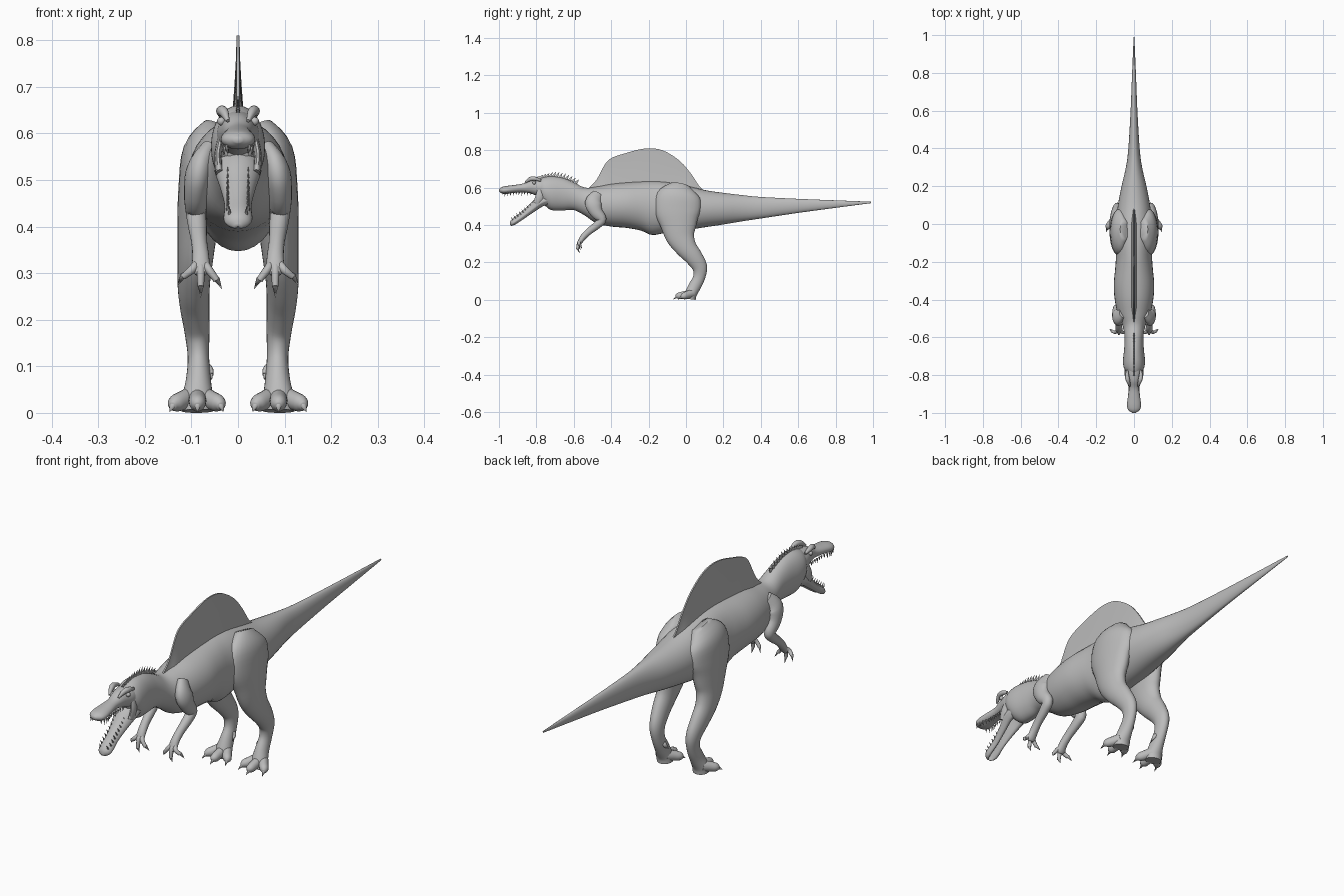
import bpy, bmesh, math
from mathutils import Vector

if "Cube" in bpy.data.objects:
    bpy.data.objects.remove(bpy.data.objects["Cube"])

SKIN = bpy.data.materials.new("grey_hide")
SKIN.diffuse_color = (0.5, 0.5, 0.5, 1)
SKIN.use_nodes = True
SKIN.node_tree.nodes["Principled BSDF"].inputs["Base Color"].default_value = SKIN.diffuse_color


def finish(bm, name, mirror=False, angle=60):
    bmesh.ops.recalc_face_normals(bm, faces=bm.faces)
    me = bpy.data.meshes.new(name)
    bm.to_mesh(me)
    bm.free()
    me.materials.append(SKIN)
    ob = bpy.data.objects.new(name, me)
    bpy.context.collection.objects.link(ob)
    if mirror:
        ob.modifiers.new("Mirror", 'MIRROR').use_mirror_merge = False
    bpy.ops.object.select_all(action='DESELECT')
    ob.select_set(True)
    bpy.context.view_layer.objects.active = ob
    bpy.ops.object.shade_smooth_by_angle(angle=math.radians(angle))
    return ob


def smooth_path(pts, steps):
    """Catmull-Rom interpolation of tuples of any length."""
    out, n = [], len(pts)
    for i in range(n - 1):
        p0, p1, p2, p3 = (pts[min(max(k, 0), n - 1)] for k in range(i - 1, i + 3))
        for s in range(steps):
            t = s / steps
            out.append([0.5 * (2 * b + (c - a) * t + (2 * a - 5 * b + 4 * c - d) * t * t
                               + (3 * b - a - 3 * c + d) * t ** 3)
                        for a, b, c, d in zip(p0, p1, p2, p3)])
    return out + [list(pts[-1])]


def round_section(a):
    return math.cos(a), math.sin(a)


def trough_section(a):
    # rounded below, hollow between two raised lips above
    u, v = math.cos(a), math.sin(a)
    if v > 0:
        v = 0.7 * math.sin(math.pi * abs(u)) - 0.55 * (1 - abs(u))
    return u, v


def loft(bm, pts, seg=24, steps=4, upright=False, section=round_section):
    """Rings of (x, y, z, half width, half depth) swept along a path."""
    path = smooth_path(pts, steps)
    rings = []
    for i, (x, y, z, w, d) in enumerate(path):
        a, b = path[max(i - 1, 0)], path[min(i + 1, len(path) - 1)]
        tan = Vector((b[0] - a[0], b[1] - a[1], b[2] - a[2])).normalized()
        if upright:
            tan = Vector((0, -1, 0))
        side = Vector((1, 0, 0))
        side = (side - tan * side.dot(tan)).normalized()
        up = side.cross(tan)
        if upright and up.z < 0:
            up = -up
        ring = []
        for k in range(seg):
            u, v = section(2 * math.pi * k / seg)
            ring.append(bm.verts.new(Vector((x, y, z)) + side * u * max(w, .001) + up * v * max(d, .001)))
        rings.append(ring)
    for r, q in zip(rings, rings[1:]):
        for k in range(seg):
            bm.faces.new((r[k], r[(k + 1) % seg], q[(k + 1) % seg], q[k]))
    bm.faces.new(rings[0])
    bm.faces.new(rings[-1])


def spike(bm, base, tip, r, seg=6, flat=1.0):
    base, tip = Vector(base), Vector(tip)
    tan = (tip - base).normalized()
    side = Vector((1, 0, 0))
    side = (side - tan * side.dot(tan)).normalized()
    up = side.cross(tan)
    ang = [2 * math.pi * k / seg for k in range(seg)]
    ring = [bm.verts.new(base + side * math.cos(a) * r * flat + up * math.sin(a) * r) for a in ang]
    top = bm.verts.new(tip)
    for k in range(seg):
        bm.faces.new((ring[k], ring[(k + 1) % seg], top))
    bm.faces.new(ring)


def spine(rows):
    # (y, top, bottom, half width) -> loft rings
    return [(0, y, (t + b) / 2, w, (t - b) / 2) for y, t, b, w in rows]


# torso, neck and tail
bm = bmesh.new()
loft(bm, spine([
    (.99, .525, .517, .002), (.8, .532, .492, .010), (.6, .54, .465, .018), (.4, .55, .435, .03),
    (.3, .56, .42, .043), (.2, .572, .403, .066), (.1, .587, .388, .085), (0, .612, .372, .095),
    (-.1, .63, .36, .096), (-.18, .635, .347, .096), (-.24, .633, .37, .1), (-.32, .628, .385, .107),
    (-.4, .62, .392, .102), (-.48, .605, .41, .085), (-.54, .60, .45, .06), (-.6, .628, .48, .05),
    (-.66, .652, .478, .052), (-.72, .66, .48, .058), (-.76, .655, .51, .054), (-.79, .645, .545, .035)]),
    seg=32, upright=True)
finish(bm, "body_neck_tail")

# upper head and snout
bm = bmesh.new()
loft(bm, spine([
    (-.72, .652, .53, .045), (-.78, .648, .55, .045), (-.83, .64, .568, .034), (-.87, .622, .575, .027),
    (-.92, .614, .572, .033), (-.96, .609, .566, .037), (-.985, .603, .569, .03), (-1, .592, .58, .008)]),
    upright=True)
finish(bm, "upper_jaw")

# brow ridges and eyes
bm = bmesh.new()
loft(bm, [(.022, -.86, .627, .004, .004), (.03, -.835, .645, .01, .011),
          (.036, -.81, .648, .011, .011), (.036, -.775, .638, .005, .006)], seg=12)
finish(bm, "brow_ridge", True)
bm = bmesh.new()
bmesh.ops.create_uvsphere(bm, u_segments=12, v_segments=8, radius=.009)
bmesh.ops.translate(bm, vec=(.036, -.812, .626), verts=bm.verts)
finish(bm, "eye", True)

# lower jaw with hollow floor
bm = bmesh.new()
loft(bm, [(0, -.72, .535, .045, .05), (0, -.77, .518, .05, .042), (0, -.82, .482, .038, .032),
          (0, -.87, .445, .029, .027), (0, -.91, .417, .031, .025), (0, -.928, .405, .025, .019),
          (0, -.938, .398, .008, .007)], section=trough_section, seg=32)
finish(bm, "lower_jaw")

# skin folds at the mouth corners
bm = bmesh.new()
loft(bm, [(.037, -.775, .585, .008, .02), (.043, -.785, .55, .008, .022),
          (.04, -.80, .515, .008, .018)], seg=10)
finish(bm, "mouth_corner", True)

# teeth
bm = bmesh.new()
for i in range(11):
    y = -.982 + i * .015
    x = .025 + .006 * math.sin(min(i, 4) / 4 * math.pi) - .003 * (4 < i < 10)
    h = .022 if i in (1, 2, 3, 7) else .015
    spike(bm, (x, y, .575), (x, y - .002, .573 - h), .0045)
for i in range(9):
    y = -.925 + i * .014
    z = .425 + i * .0103
    x = .018 if i == 0 else .022
    spike(bm, (x, y, z), (x, y - .012, z + .02), .004)
finish(bm, "teeth", True, 30)

# row of quills on the nape
bm = bmesh.new()
for i in range(13):
    t = i / 12
    y = -.80 + .21 * t
    z = .645 + .012 * math.sin(math.pi * t) - .02 * t * t
    h = .018 + .014 * math.sin(math.pi * t)
    spike(bm, (0, y, z), (0, y + .018, z + h), .011, flat=.4)
finish(bm, "nape_quills", angle=30)

# sail, thick at the root and thin at the rim
bm = bmesh.new()
rim = smooth_path([(-.53, .59), (-.48, .64), (-.43, .73), (-.39, .762), (-.33, .782), (-.25, .804),
                   (-.18, .81), (-.11, .793), (-.03, .74), (.03, .67), (.07, .61), (.11, .575)], 4)
rows = []
for y, z in rim:
    root = .56
    sides = []
    for s in (1, -1):
        sides.append([bm.verts.new((s * (.003 + .017 * (1 - f) ** 1.5 * min(1, (z - root) * 8)),
                                    y, root + (z - root) * f)) for f in (0, .2, .4, .6, .8, 1)])
    rows.append(sides[0] + sides[1][::-1])
for a, b in zip(rows, rows[1:]):
    for k in range(len(a)):
        j = (k + 1) % len(a)
        bm.faces.new((a[k], a[j], b[j], b[k]))
bm.faces.new(rows[0])
bm.faces.new(rows[-1])
finish(bm, "sail")

# hind legs
bm = bmesh.new()
loft(bm, [(.05, -.03, .615, .025, .05), (.07, -.04, .56, .048, .115), (.081, -.045, .48, .047, .123),
          (.086, -.04, .41, .044, .10), (.091, -.03, .34, .039, .078), (.095, 0, .28, .035, .058),
          (.093, .04, .23, .032, .048), (.088, .073, .175, .027, .04), (.085, .07, .12, .023, .032),
          (.085, .045, .07, .027, .033), (.087, .025, .03, .034, .032), (.087, .02, .004, .034, .032)])
finish(bm, "hind_leg", True)

# toes and toe claws
bm = bmesh.new()
for dx, y_end in ((-.045, -.015), (0, -.04), (.048, -.012)):
    x = .087 + dx
    loft(bm, [(.087 + dx * .3, .035, .035, .018, .022), (.087 + dx * .65, (y_end + .03) / 2, .027, .019, .021),
              (x, y_end, .02, .017, .018), (x + dx * .12, y_end - .012, .014, .008, .009)], seg=14)
    spike(bm, (x + dx * .08, y_end - .006, .018), (x + dx * .25, y_end - .03, .002), .009)
loft(bm, [(.075, .06, .105, .01, .012), (.062, .06, .093, .009, .01), (.057, .052, .082, .005, .006)], seg=10)
spike(bm, (.058, .053, .084), (.056, .04, .07), .005)
finish(bm, "toes", True)

# arms
bm = bmesh.new()
loft(bm, [(.06, -.47, .565, .02, .03), (.083, -.495, .52, .028, .045), (.09, -.48, .47, .026, .035),
          (.09, -.45, .43, .022, .025), (.087, -.475, .40, .02, .021), (.083, -.52, .365, .017, .018),
          (.08, -.55, .335, .018, .016), (.08, -.567, .308, .019, .012), (.08, -.572, .297, .012, .008)], seg=20)
finish(bm, "arm", True)

# fingers and finger claws
bm = bmesh.new()
for x, y, z, cx, cz in ((.046, -.575, .285, .034, .265), (.08, -.58, .272, .08, .247), (.117, -.567, .293, .13, .272)):
    loft(bm, [(.08 + (x - .08) * .2, -.557, .322, .009, .010), ((.08 + x) / 2, -.573, .308, .009, .009),
              (x, y, z, .007, .008)], seg=10)
    spike(bm, (x, y, z + .003), (cx, y + .012, cz), .007)
finish(bm, "fingers", True)
